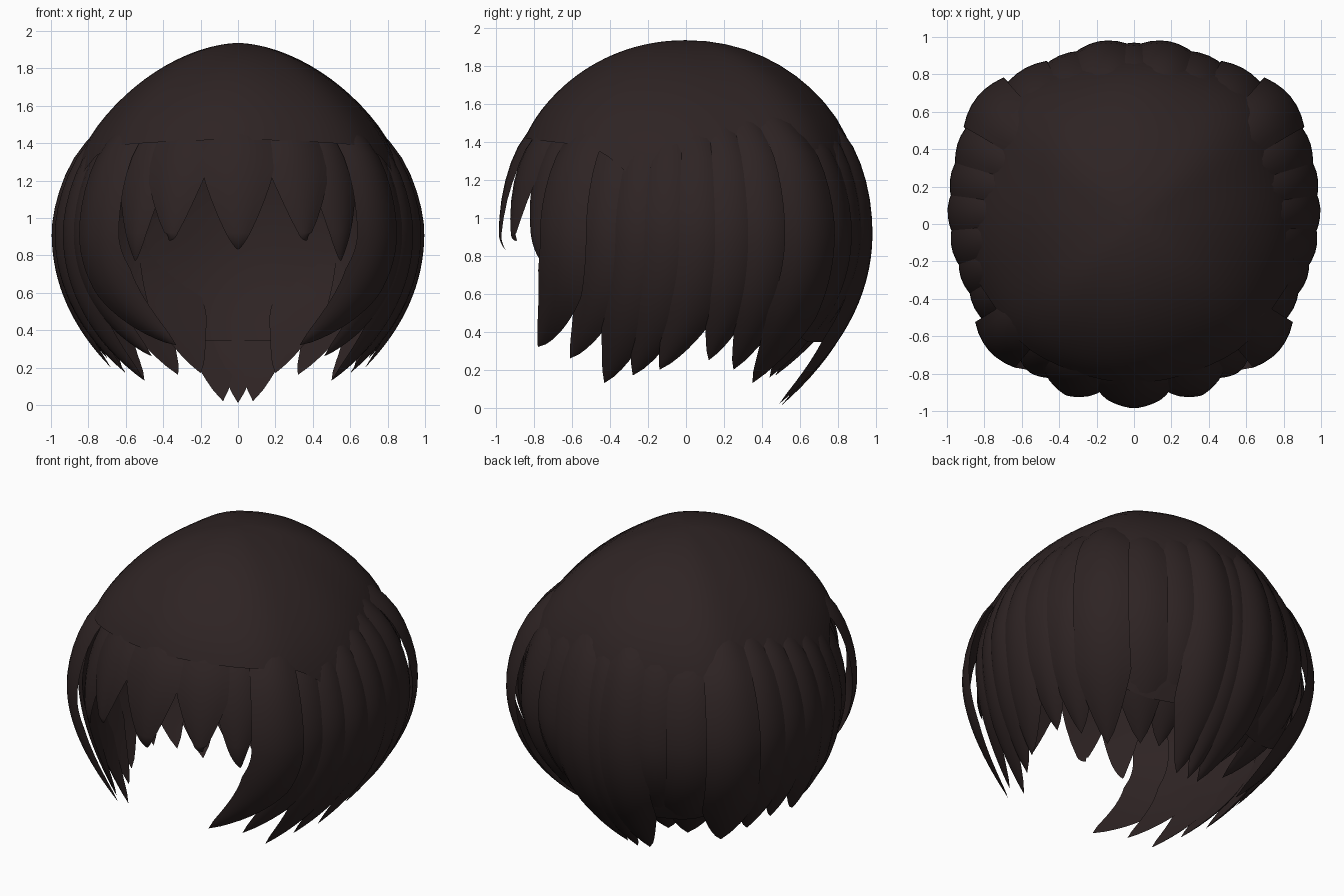
import bpy, bmesh, math
from mathutils import Vector

if "Cube" in bpy.data.objects:
    bpy.data.objects.remove(bpy.data.objects["Cube"])

hair = bpy.data.materials.new("dark brown hair")
colour = (0.027, 0.017, 0.017, 1)
hair.diffuse_color = colour
hair.use_nodes = True
bsdf = hair.node_tree.nodes["Principled BSDF"]
bsdf.inputs["Base Color"].default_value = colour
bsdf.inputs["Roughness"].default_value = 0.8

WIDEST = 0.92  # height at which the hair is widest


def smooth(x):
    x = max(0, min(1, x))
    return x * x * (3 - 2 * x)


def flow(angle, radius, tip, s):
    """Point on the hair: s 0..1 from crown to widest, 1..2 on to the tip."""
    out = Vector((math.sin(angle), -math.cos(angle), 0))
    if s <= 1:
        power = 2 / (1.75 + 0.3 * math.cos(angle) ** 2)
        a = s * math.pi / 2
        p = out * radius * math.sin(a) ** power
        p.z = WIDEST + 1.015 * max(0, math.cos(a)) ** power
        return p
    t = s - 1
    start = out * radius + Vector((0, 0, WIDEST))
    mid = out * radius + Vector((0, 0, WIDEST + (tip.z - WIDEST) * 0.55))
    return start * (1 - t) ** 2 + mid * 2 * t * (1 - t) + tip * t * t


def finish(name, bm):
    bmesh.ops.recalc_face_normals(bm, faces=bm.faces)
    mesh = bpy.data.meshes.new(name)
    bm.to_mesh(mesh)
    bm.free()
    mesh.materials.append(hair)
    obj = bpy.data.objects.new(name, mesh)
    bpy.context.collection.objects.link(obj)
    bpy.ops.object.select_all(action='DESELECT')
    obj.select_set(True)
    bpy.context.view_layer.objects.active = obj
    bpy.ops.object.shade_smooth_by_angle(angle=math.radians(50))


def bridge(bm, a, b):
    for i in range(len(a)):
        j = (i + 1) % len(a)
        bm.faces.new((a[i], a[j], b[j], b[i]))


def lock(name, degrees, radius, half_width, tip, taper):
    """Curved lens-section lock that swells out of the crown and ends in a point."""
    angle, tip = math.radians(degrees), Vector(tip)
    steps = 26
    params = [0.4 + 1.6 * i / steps for i in range(steps + 1)]
    path = [flow(angle, radius, tip, s) for s in params]
    left = [0.0] * (steps + 1)
    for i in range(steps - 1, -1, -1):
        left[i] = left[i + 1] + (path[i + 1] - path[i]).length
    bm = bmesh.new()
    rings = []
    for i in range(steps):
        p = path[i]
        along = (path[i + 1] - path[max(0, i - 1)]).normalized()
        side = along.cross(p - Vector((0, 0, 0.9))).normalized()
        normal = side.cross(along)
        if normal.dot(p - Vector((0, 0, 0.9))) < 0:
            normal.negate()
        thin = min(1, left[i] / taper) ** 0.75
        reach = radius if params[i] > 1 else math.hypot(p.x, p.y)
        w = math.radians(half_width) * reach * thin
        sink = 0.06 * (1 - smooth((params[i] - 0.4) / 0.35))
        ring = []
        for k in (-1, -0.67, -0.33, 0, 0.33, 0.67, 1):
            ring.append(p + side * k * w - normal * (0.045 * k * k * thin + sink))
        for k in (0.5, 0, -0.5):
            ring.append(p + side * k * w - normal * (0.042 * thin + sink))
        rings.append([bm.verts.new(v) for v in ring])
    for a, b in zip(rings, rings[1:]):
        bridge(bm, a, b)
    bm.faces.new(rings[0])
    end = bm.verts.new(tip)
    for i, v in enumerate(rings[-1]):
        bm.faces.new((v, rings[-1][(i + 1) % len(rings[-1])], end))
    finish(name, bm)


# Crown shell: short over the face, long at the nape, fuller at the corners,
# and drawn in under the locks lower down
bm = bmesh.new()
columns, rows = 64, 24
top = bm.verts.new((0, 0, WIDEST + 1.015))
previous = None
for r in range(1, rows + 1):
    ring = []
    for c in range(columns):
        angle = 2 * math.pi * c / columns
        from_front = math.degrees(min(angle, 2 * math.pi - angle))
        s = (0.68 + 0.92 * smooth((from_front - 50) / 100)) * r / rows
        corner = math.sin(2 * angle) ** 6 * (0.06 if from_front > 90 else 0.04)
        radius = (0.975 + corner) * (1 - 0.055 * smooth((s - 0.55) / 0.5))
        tip = Vector((math.sin(angle), -math.cos(angle), 0)) * 0.42
        ring.append(bm.verts.new(flow(angle, radius, tip, s)))
    if previous:
        bridge(bm, previous, ring)
    else:
        for c in range(columns):
            bm.faces.new((top, ring[c], ring[(c + 1) % columns]))
    previous = ring
finish("crown_shell", bm)

# Centre locks
lock("centre_fringe", 0, 0.985, 12, (0, -0.95, 0.83), 0.45)
lock("centre_nape_lock", 180, 0.97, 8, (0, 0.5, 0.01), 0.45)

# Paired locks: name, angle from front, radius, half width, tip, taper length
pairs = [
    ("inner_fringe", 21.5, 0.985, 11, (0.37, -0.89, 0.88), 0.42),
    ("outer_fringe", 35, 0.97, 9, (0.55, -0.76, 0.77), 0.45),
    ("face_lock", 49, 1.03, 9, (0.33, -0.78, 0.32), 0.5),
    ("temple_lock", 62, 0.965, 9, (0.46, -0.61, 0.26), 0.5),
    ("front_side_lock", 73, 0.97, 8.5, (0.5, -0.43, 0.13), 0.45),
    ("ear_lock", 84, 0.985, 8.5, (0.6, -0.28, 0.17), 0.42),
    ("middle_side_lock", 95, 1.0, 8.5, (0.68, -0.14, 0.2), 0.42),
    ("rear_side_lock", 106, 1.015, 8.5, (0.7, 0.12, 0.25), 0.42),
    ("rear_corner_lock", 117, 1.04, 8.5, (0.62, 0.25, 0.2), 0.42),
    ("wide_corner_lock", 129, 1.08, 9, (0.5, 0.35, 0.13), 0.45),
    ("outer_back_lock", 142, 1.02, 9.5, (0.32, 0.44, 0.16), 0.42),
    ("middle_back_lock", 156, 0.985, 9.5, (0.2, 0.47, 0.17), 0.42),
    ("inner_back_lock", 169, 0.995, 9, (0.08, 0.49, 0.02), 0.45),
]
for name, degrees, radius, width, tip, taper in pairs:
    for sign, label in ((1, "left_"), (-1, "right_")):
        lock(label + name, sign * degrees, radius, width,
             (sign * tip[0], tip[1], tip[2]), taper)
